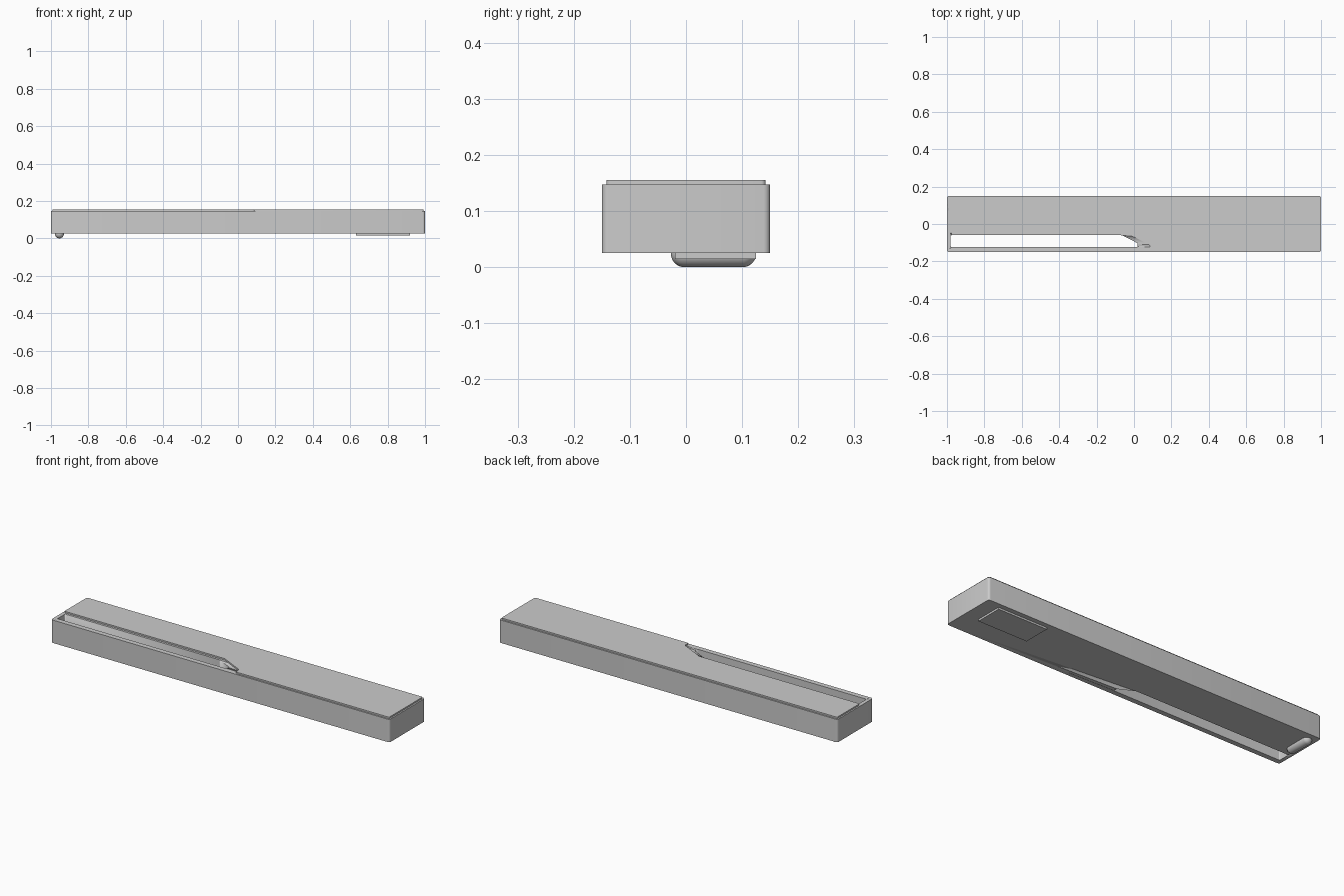
import bpy, bmesh, math
from mathutils import Matrix

cube = bpy.data.objects.get("Cube")
if cube:
    bpy.data.objects.remove(cube, do_unlink=True)

grey = bpy.data.materials.new("plain grey")
grey.use_nodes = True
GREY = (0.6, 0.6, 0.6, 1)
grey.diffuse_color = GREY
grey.node_tree.nodes["Principled BSDF"].inputs["Base Color"].default_value = GREY


def finish(name, bm):
    """Turn a bmesh into a smooth-shaded object with sharp edges kept."""
    bmesh.ops.recalc_face_normals(bm, faces=bm.faces)
    mesh = bpy.data.meshes.new(name)
    bm.to_mesh(mesh)
    bm.free()
    mesh.materials.append(grey)
    obj = bpy.data.objects.new(name, mesh)
    bpy.context.collection.objects.link(obj)
    bpy.ops.object.select_all(action='DESELECT')
    obj.select_set(True)
    bpy.context.view_layer.objects.active = obj
    bpy.ops.object.shade_smooth_by_angle(angle=math.radians(30))
    return obj


def prism(name, outline, z0, z1, radius=0.0):
    """Extrude a flat outline upward and round its vertical corners."""
    bm = bmesh.new()
    face = bm.faces.new([bm.verts.new((x, y, z0)) for x, y in outline])
    top = bmesh.ops.extrude_face_region(bm, geom=[face])["geom"]
    for v in top:
        if isinstance(v, bmesh.types.BMVert):
            v.co.z = z1
    if radius:
        upright = [e for e in bm.edges
                   if abs(e.verts[0].co.z - e.verts[1].co.z) > 1e-5]
        bmesh.ops.bevel(bm, geom=upright, offset=radius, segments=5,
                        profile=0.5, affect='EDGES')
    return finish(name, bm)


def rectangle(x0, x1, y0, y1):
    return [(x0, y0), (x1, y0), (x1, y1), (x0, y1)]


def cut(obj, cutter):
    """Subtract the cutter and discard it."""
    mod = obj.modifiers.new("cut", 'BOOLEAN')
    mod.operation = 'DIFFERENCE'
    mod.solver = 'EXACT'
    mod.object = cutter
    cutter.hide_render = True
    bpy.context.view_layer.objects.active = obj
    bpy.ops.object.modifier_apply(modifier=mod.name)
    bpy.data.objects.remove(cutter, do_unlink=True)


BOTTOM, LEDGE, TOP = 0.025, 0.147, 0.155

# Long body with a through slot near the front
body = prism("body", rectangle(-1, 1, -0.15, 0.15), BOTTOM, LEDGE, 0.012)
slot_outline = [(-0.98, -0.123), (0.02, -0.123), (0.02, -0.103),
                (-0.065, -0.06), (-0.98, -0.06)]
cut(body, prism("slot_cutter", slot_outline, 0, 0.2, 0.006))

# Raised top plate, stepping back around the slot
plate_outline = [(0.085, -0.142), (0.992, -0.142), (0.992, 0.142),
                 (-0.992, 0.142), (-0.992, -0.048), (-0.045, -0.048),
                 (0.085, -0.112)]
prism("top_plate", plate_outline, LEDGE, TOP, 0.008)

# Thin pad underneath
prism("bottom_pad", rectangle(0.63, 0.92, -0.02, 0.125), 0.015, BOTTOM)

# Rounded foot bar underneath, half sunk into the body
bm = bmesh.new()
bmesh.ops.create_uvsphere(bm, u_segments=24, v_segments=13, radius=0.0245,
                          matrix=Matrix.Rotation(math.pi / 2, 4, 'X'))
for v in bm.verts:
    v.co.y += math.copysign(0.0515, v.co.y)
bmesh.ops.translate(bm, verts=bm.verts, vec=(-0.955, 0.049, 0.0245))
finish("foot_bar", bm)
